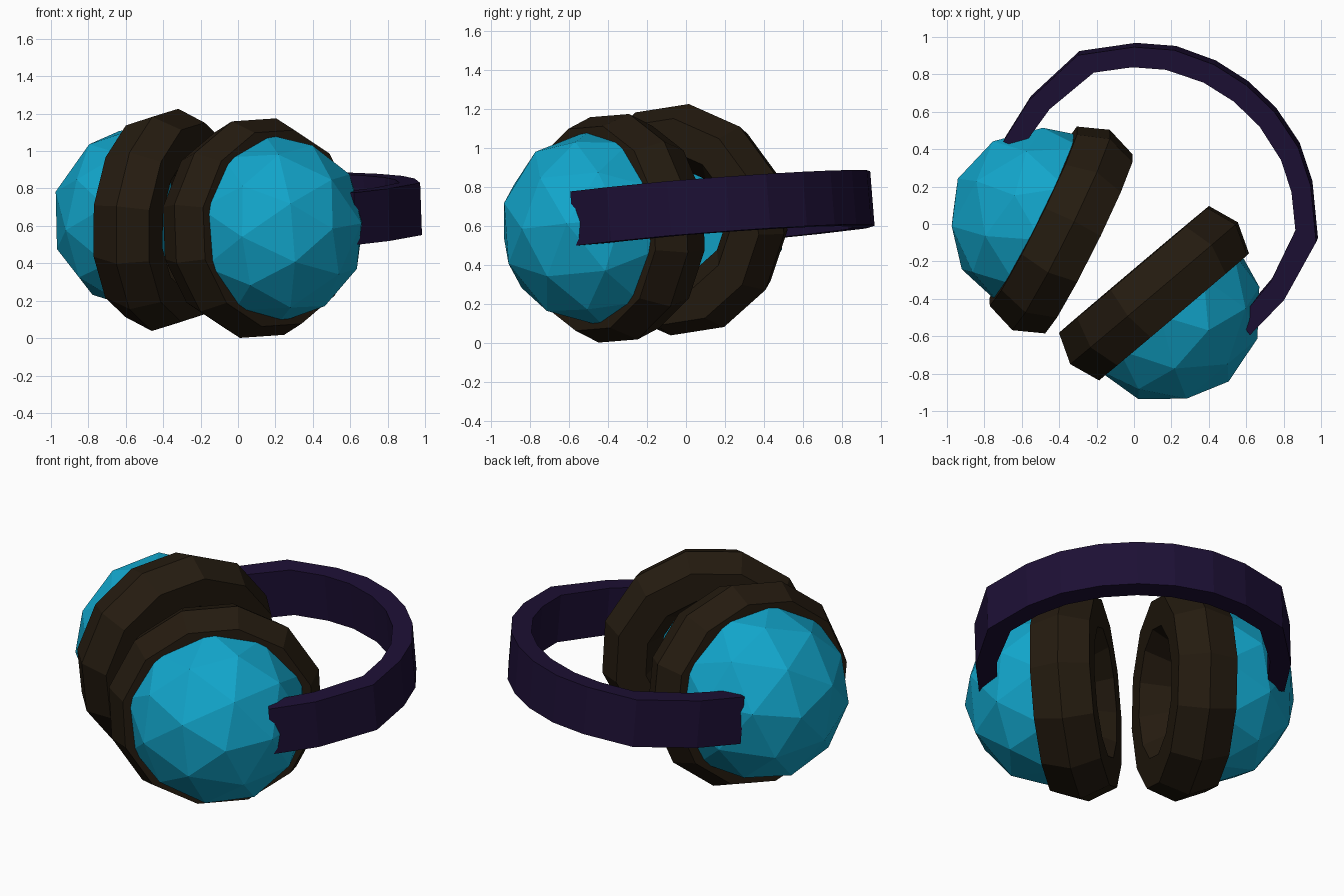
import bpy, bmesh, math
from mathutils import Vector, Matrix

if "Cube" in bpy.data.objects:
    bpy.data.objects.remove(bpy.data.objects["Cube"])


def material(name, rgb):
    m = bpy.data.materials.new(name)
    m.diffuse_color = (*rgb, 1)
    m.use_nodes = True
    m.node_tree.nodes["Principled BSDF"].inputs["Base Color"].default_value = m.diffuse_color
    return m


BLUE = material("cup_blue", (0.006, 0.38, 0.60))
BROWN = material("cushion_brown", (0.018, 0.011, 0.005))
PURPLE = material("band_purple", (0.012, 0.005, 0.035))


def finish(name, bm, mat, matrix=None):
    bmesh.ops.recalc_face_normals(bm, faces=bm.faces)
    me = bpy.data.meshes.new(name)
    bm.to_mesh(me)
    bm.free()
    me.materials.append(mat)
    ob = bpy.data.objects.new(name, me)
    if matrix:
        ob.matrix_world = matrix
    bpy.context.collection.objects.link(ob)


def loft(bm, rings, closed):
    """Skin a list of vertex rings; closed joins last to first, else caps the ends."""
    n = len(rings[0])
    for i in range(len(rings) if closed else len(rings) - 1):
        a, b = rings[i], rings[(i + 1) % len(rings)]
        for j in range(n):
            bm.faces.new((a[j], a[(j + 1) % n], b[(j + 1) % n], b[j]))
    if not closed:
        bm.faces.new(rings[0])
        bm.faces.new(rings[-1])


def ear_cup(side, centre, outward, phase):
    # local frame: X is up, Z points out through the dome
    z = Vector(outward).normalized()
    x = (Vector((0, 0, 1)) - z * z.z).normalized()
    frame = Matrix((x, z.cross(x), z)).transposed().to_4x4()
    frame = Matrix.Translation(centre) @ frame @ Matrix.Rotation(math.radians(phase), 4, 'Z')

    # cushion: twelve-sided ring with a hexagonal section (radius, offset)
    section = [(0.60, 0), (0.537, 0.166), (0.37, 0.166),
               (0.26, 0), (0.37, -0.166), (0.537, -0.166)]
    bm = bmesh.new()
    rings = []
    for i in range(12):
        a = math.tau * i / 12
        rings.append([bm.verts.new((r * math.cos(a), r * math.sin(a), h)) for r, h in section])
    loft(bm, rings, True)
    finish(side + "_cushion", bm, BROWN, frame)

    # dome: faceted half sphere closed by a flat disc
    bm = bmesh.new()
    bmesh.ops.create_icosphere(bm, subdivisions=2, radius=0.508)
    cut = bmesh.ops.bisect_plane(bm, geom=bm.verts[:] + bm.edges[:] + bm.faces[:],
                                 plane_co=(0, 0, 0), plane_no=(0, 0, 1), clear_inner=True)
    edges = [e for e in cut["geom_cut"] if isinstance(e, bmesh.types.BMEdge)]
    bmesh.ops.contextual_create(bm, geom=edges)
    finish(side + "_dome", bm, BLUE, frame @ Matrix.Translation((0, 0, 0.11)))


ear_cup("left", (-0.39, -0.032, 0.632), (-0.896, 0.445, 0.072), 7)
ear_cup("right", (0.107, -0.37, 0.588), (0.645, -0.763, -0.005), -12)

# headband: half outline (across, along), mirrored, on a slightly tilted plane
outer = [(0, 1.21), (0.205, 1.19), (0.42, 1.12), (0.60, 1.00), (0.81, 0.78), (0.866, 0.43), (0.838, 0.17)]
inner = [(0, 1.10), (0.19, 1.08), (0.39, 1.01), (0.54, 0.91), (0.685, 0.76), (0.75, 0.46), (0.74, 0.20)]
pairs = list(zip(outer, inner))
mirrored = [((-o[0], o[1]), (-i[0], i[1])) for o, i in pairs[:0:-1]]
across, along = Vector((0.787, -0.617, 0)), Vector((0.617, 0.787, 0))
normal = Vector((-0.035, -0.081, 1)).normalized()


def band_point(p, h):
    v = Vector((-0.14, -0.20, 0)) + across * p[0] + along * p[1]
    v.z = 0.663 + 0.035 * v.x + 0.081 * v.y
    return v + normal * h


bm = bmesh.new()
rings = [[bm.verts.new(band_point(p, h)) for p, h in ((o, 0.14), (o, -0.14), (i, -0.14), (i, 0.14))]
         for o, i in mirrored + pairs]
loft(bm, rings, False)
finish("headband", bm, PURPLE)
